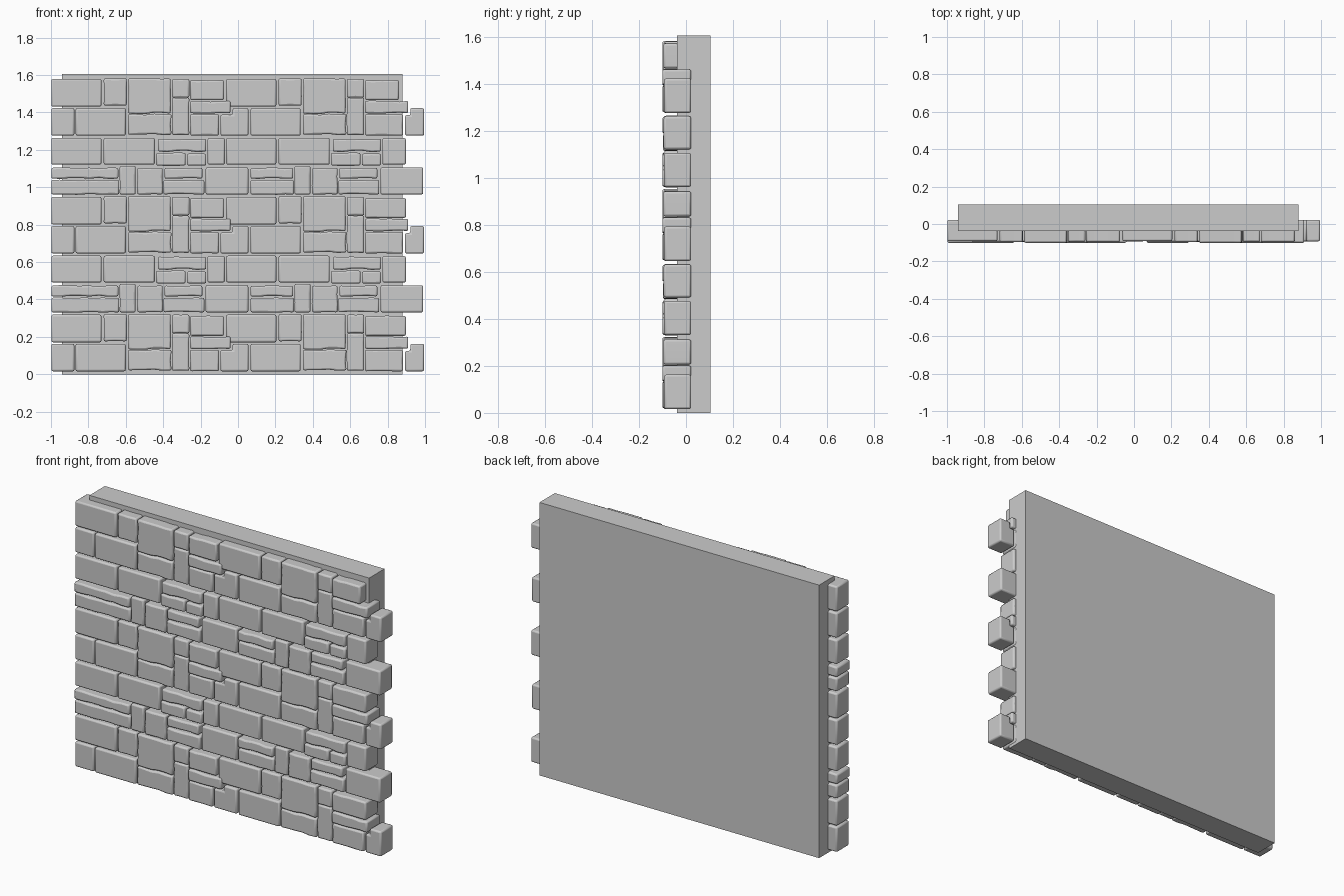
import bpy, bmesh, random
from mathutils import Vector

if "Cube" in bpy.data.objects:
    bpy.data.objects.remove(bpy.data.objects["Cube"])

TILE_W, TILE_H, X0 = 0.935, 0.63, -0.994
GROW = 0.004

# repeating brick pattern: left, right, bottom, top, roughness (0 straight, 1 wavy)
COURSE_A = [
    (0, .26, .155, .295, 0), (.28, .395, .16, .298, .5), (.41, .63, .118, .298, 1),
    (.645, .73, .203, .295, .4), (.645, .73, .003, .195, .4), (.742, .915, .19, .288, .5),
    (.742, .95, .12, .178, 1), (.742, .888, 0, .107, .4),
    (.13, .39, 0, .139, .3), (.41, .635, .005, .107, 1)]
COURSE_B = [
    (0, .26, .16, .295, 0), (.28, .545, .16, .295, .3), (.57, .82, .23, .29, 1),
    (.56, .71, .155, .215, .7), (.725, .82, .155, .21, .7), (.835, .92, .16, .293, .3),
    (0, .35, .085, .135, 1), (0, .355, 0, .07, .5), (.365, .443, 0, .145, .4),
    (.46, .588, 0, .135, 1), (.605, .80, .085, .135, .8), (.60, .81, 0, .07, .8),
    (.825, 1.045, 0, .137, .1)]


def rect(l, r, b, t):
    l, r, b, t = l - GROW, r + GROW, b - GROW, t + GROW
    return [(l, b), (r, b), (r, t), (l, t)]


def add_brick(bm, outline, x, z, rough, seed):
    """Extrude an outline with slightly wavy edges into a block."""
    rng = random.Random(seed)
    pts = []
    for i, p in enumerate(outline):
        a, c = Vector(p), Vector(outline[(i + 1) % len(outline)])
        d = c - a
        n = max(1, int(d.length / 0.045)) if rough > .3 else 1
        nrm = Vector((d.y, -d.x)).normalized()
        for k in range(n):
            w = 0 if k == 0 else rng.uniform(-.005, .003) * rough
            pts.append(a + d * k / n + nrm * w)
    front = -.092 - .009 * rough
    ring_f = [bm.verts.new((x + p.x, front, z + p.y)) for p in pts]
    ring_b = [bm.verts.new((x + p.x, .022, z + p.y)) for p in pts]
    bm.faces.new(ring_f)
    bm.faces.new(ring_b[::-1])
    for i in range(len(pts)):
        j = (i + 1) % len(pts)
        bm.faces.new((ring_f[j], ring_f[i], ring_b[i], ring_b[j]))


def finish(bm, name, bevel=0):
    bmesh.ops.recalc_face_normals(bm, faces=bm.faces)
    me = bpy.data.meshes.new(name)
    bm.to_mesh(me)
    bm.free()
    ob = bpy.data.objects.new(name, me)
    bpy.context.collection.objects.link(ob)
    if bevel:
        m = ob.modifiers.new("rounded_edges", 'BEVEL')
        m.width, m.segments = bevel, 2
        m.limit_method, m.angle_limit = 'ANGLE', 0.8
        bpy.context.view_layer.objects.active = ob
        ob.select_set(True)
        bpy.ops.object.shade_smooth_by_angle(angle=0.6)
        ob.select_set(False)
    return ob


# backing slab
bm = bmesh.new()
bmesh.ops.create_cube(bm, size=1)
for v in bm.verts:
    v.co = Vector((-.03 + v.co.x * 1.82, .0335 + v.co.y * .143, .803 + v.co.z * 1.606))
finish(bm, "wall_slab")

# courses with stepped corner block, three high
for k in range(3):
    bm = bmesh.new()
    z = .02 + k * TILE_H
    add_brick(bm, rect(0, .115, 0, .139), X0, z, 0, 50)
    add_brick(bm, [(.90, -.004), (1.05, -.004), (1.05, .143), (.965, .143),
                   (.965, .108), (.90, .108)], X0, z, .1, 51)
    add_brick(bm, [(.952, -.004), (1.054, -.004), (1.054, .143), (.98, .143),
                   (.98, .105), (.952, .105)], X0 + TILE_W, z, .1, 52)
    for c in range(2):
        for i, (l, r, b, t, rough) in enumerate(COURSE_A):
            if c and i == 5 and k < 2:
                r = .953
            if c and i == 6:
                r = .965
            if c and i == 7:
                r = .938
            add_brick(bm, rect(l, r, b, t), X0 + c * TILE_W, z, rough, i)
    finish(bm, f"tall_course_{k}", .009)

# courses with thin strips, between them
for k in range(2):
    bm = bmesh.new()
    z = .335 + k * TILE_H
    for c in range(2):
        for i, (l, r, b, t, rough) in enumerate(COURSE_B):
            if c and i in (6, 7):
                l = .13
            if c and i == 5:
                r = .953
            add_brick(bm, rect(l, r, b, t), X0 + c * TILE_W, z, rough, i + 20)
    finish(bm, f"strip_course_{k}", .009)
